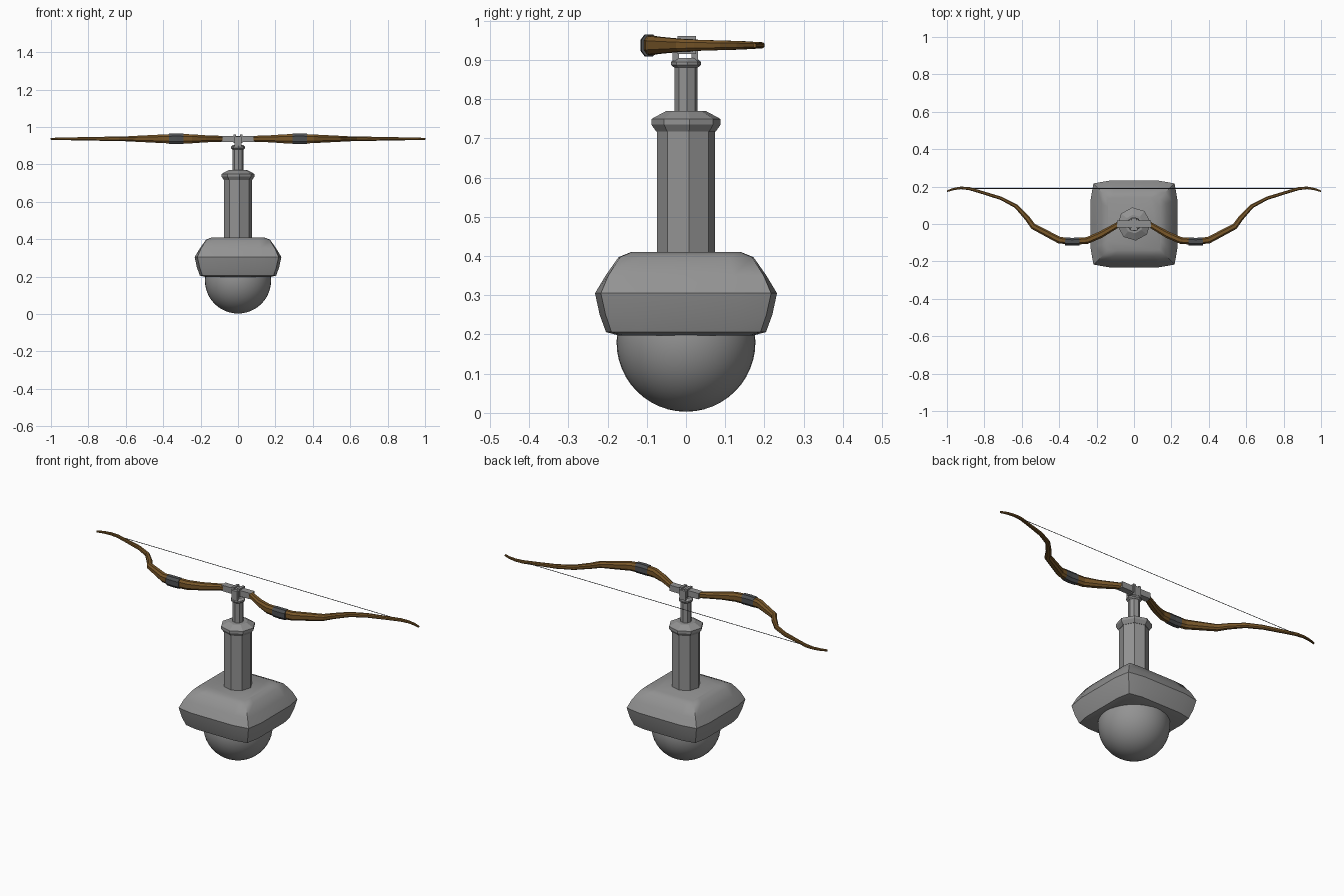
import bpy, bmesh, math
from mathutils import Vector

if "Cube" in bpy.data.objects:
    bpy.data.objects.remove(bpy.data.objects["Cube"])


def material(name, rgb):
    m = bpy.data.materials.new(name)
    m.diffuse_color = (*rgb, 1)
    m.use_nodes = True
    m.node_tree.nodes["Principled BSDF"].inputs["Base Color"].default_value = m.diffuse_color
    return m


STONE = material("grey_metal", (0.29, 0.29, 0.29))
WOOD = material("brown_wood", (0.19, 0.095, 0.022))
WRAP = material("dark_wrap", (0.075, 0.08, 0.085))


def skin(name, rings, mat, smooth=None, mirror=False):
    """Mesh from matching closed rings, capped at both ends."""
    bm = bmesh.new()
    loops = [[bm.verts.new(p) for p in ring] for ring in rings]
    n = len(loops[0])
    for a, b in zip(loops, loops[1:]):
        for i in range(n):
            j = (i + 1) % n
            bm.faces.new((a[i], a[j], b[j], b[i]))
    bm.faces.new(loops[0][::-1])
    bm.faces.new(loops[-1])
    bmesh.ops.recalc_face_normals(bm, faces=bm.faces)
    me = bpy.data.meshes.new(name)
    bm.to_mesh(me)
    bm.free()
    ob = bpy.data.objects.new(name, me)
    bpy.context.collection.objects.link(ob)
    me.materials.append(mat)
    if mirror:
        ob.modifiers.new("mirror", 'MIRROR').use_clip = False
    if smooth:
        bpy.ops.object.select_all(action='DESELECT')
        ob.select_set(True)
        bpy.context.view_layer.objects.active = ob
        bpy.ops.object.shade_smooth_by_angle(angle=math.radians(smooth))
    return ob


def lathe(name, profile, sides, mat, turn=0.0):
    rings = [[(r * math.cos(turn + k * math.tau / sides),
               r * math.sin(turn + k * math.tau / sides), z)
              for k in range(sides)] for r, z in profile]
    return skin(name, rings, mat)


def box(name, lo, hi, mat, mirror=False):
    rings = [[(lo[0], lo[1], z), (hi[0], lo[1], z), (hi[0], hi[1], z), (lo[0], hi[1], z)]
             for z in (lo[2], hi[2])]
    return skin(name, rings, mat, mirror=mirror)


# Ball base
bpy.ops.mesh.primitive_uv_sphere_add(segments=40, ring_count=24, radius=0.177, location=(0, 0, 0.18))
ball = bpy.context.object
ball.name = "ball_base"
ball.data.materials.append(STONE)
bpy.ops.object.shade_smooth()


# Pillow-shaped block: square rings with gently bulging sides
def square_ring(mid, corner, half, z):
    ring = []
    for k in range(4):
        c, s = round(math.cos(k * math.pi / 2)), round(math.sin(k * math.pi / 2))
        for x, y in ((mid, -half), (mid, half), (corner, corner)):
            ring.append((c * x - s * y, s * x + c * y, z))
    return ring


block = [(0.170, 0.160, 0.10, 0.197), (0.204, 0.190, 0.12, 0.206), (0.220, 0.205, 0.13, 0.250),
         (0.232, 0.217, 0.13, 0.305), (0.205, 0.198, 0.12, 0.350), (0.172, 0.168, 0.11, 0.397),
         (0.140, 0.138, 0.09, 0.410)]
skin("rounded_block", [square_ring(*b) for b in block], STONE, smooth=35)

# Octagonal column, cap, thin stem and collar
TURN = math.radians(6)
lathe("column", [(0.074, 0.40), (0.074, 0.72)], 8, STONE, TURN)
lathe("column_cap", [(0.076, 0.717), (0.089, 0.735), (0.089, 0.749), (0.050, 0.770)], 8, STONE, TURN)
lathe("stem", [(0.029, 0.76), (0.029, 0.89)], 8, STONE, TURN)
lathe("stem_collar", [(0.030, 0.880), (0.038, 0.887), (0.038, 0.895), (0.026, 0.905)], 8, STONE, TURN)

# Yoke holding the bow: bracket, arms and clamps
box("bow_bracket", (-0.09, -0.018, 0.920), (0.09, 0.018, 0.953), STONE)
for name, y in (("front_arm", -0.026), ("rear_arm", 0.022)):
    box(name, (-0.018, y - 0.008, 0.897), (0.018, y + 0.008, 0.950), STONE)
box("clamp", (0.010, -0.022, 0.915), (0.024, 0.026, 0.961), STONE, mirror=True)


# Bow limbs: x, y, half thickness, half height
def limb_rings(path):
    pts = [Vector((p[0], p[1])) for p in path]
    rings = []
    for i, (x, y, t, h) in enumerate(path):
        d = (pts[min(i + 1, len(pts) - 1)] - pts[max(i - 1, 0)]).normalized()
        nx, ny = -d.y, d.x
        sec = [(t, -.5 * h), (t, .5 * h), (.5 * t, h), (-.5 * t, h),
               (-t, .5 * h), (-t, -.5 * h), (-.5 * t, -h), (.5 * t, -h)]
        rings.append([(x + nx * a, y + ny * a, 0.937 + b) for a, b in sec])
    return rings


limb = [(0.07, 0.006, .014, .015), (0.10, -.012, .015, .016), (0.18, -.058, .018, .019),
        (0.25, -.088, .018, .024), (0.33, -.094, .018, .026), (0.40, -.086, .018, .023),
        (0.54, -.012, .016, .016), (0.57, .030, .014, .014), (0.63, .095, .011, .012),
        (0.71, .137, .009, .011), (0.81, .168, .008, .009), (0.88, .189, .008, .008),
        (0.925, .193, .007, .007), (0.965, .187, .006, .006), (1.0, .175, .004, .005)]
skin("bow_limb", limb_rings(limb), WOOD, mirror=True)

# Dark grip wraps
skin("grip_wrap", limb_rings([(0.292, -.093, .021, .027), (0.33, -.095, .021, .028),
                              (0.368, -.093, .021, .027)]), WRAP, mirror=True)

# Bowstring
skin("bowstring", [[(x, 0.19 + .0018 * math.cos(k * math.pi / 2), 0.937 + .0018 * math.sin(k * math.pi / 2))
                    for k in range(4)] for x in (-0.9, 0.9)], WRAP)
